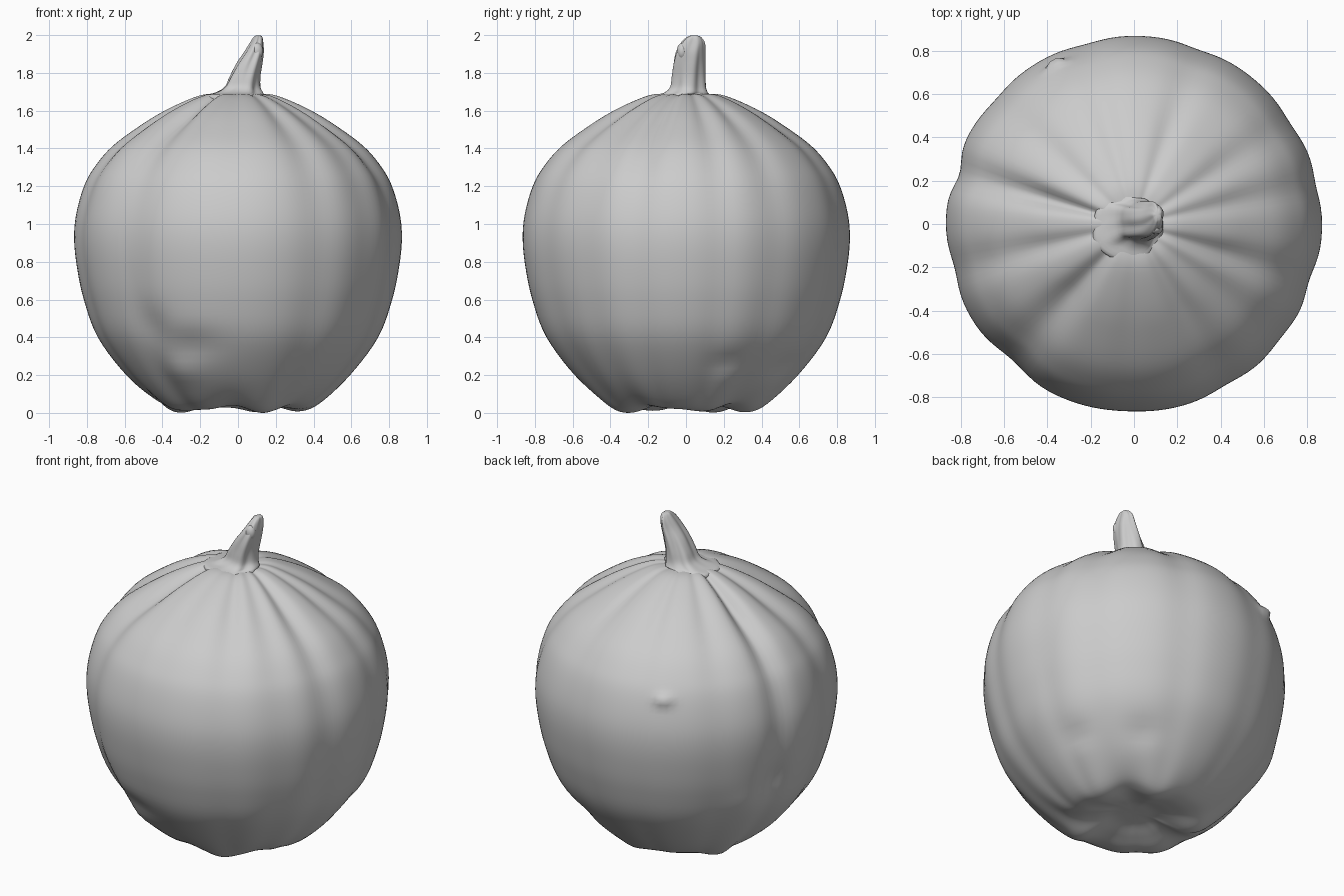
import bpy, bmesh, math
from mathutils import Vector

if "Cube" in bpy.data.objects:
    bpy.data.objects.remove(bpy.data.objects["Cube"])

SEG = 144

def spline(points, steps):
    """Catmull-Rom resampling of a list of tuples."""
    pts = [Vector(p) for p in points]
    pts = [pts[0] * 2 - pts[1]] + pts + [pts[-1] * 2 - pts[-2]]
    out = []
    for i in range(1, len(pts) - 2):
        a, b, c, d = pts[i - 1:i + 3]
        for s in range(steps):
            t = s / steps
            out.append(0.5 * (2 * b + (c - a) * t + (2 * a - 5 * b + 4 * c - d) * t * t
                              + (3 * b - a - 3 * c + d) * t ** 3))
    return out + [pts[-2]]

def ang(a, b):
    return (a - b + 180) % 360 - 180

def bell(x, w):
    return math.exp(-(x / w) ** 2)

def loft(name, rings, closed=True):
    """Skin a stack of equal-sized rings and cap both ends."""
    bm = bmesh.new()
    loops = [[bm.verts.new(p) for p in r] for r in rings]
    n = len(loops[0])
    for lo, hi in zip(loops, loops[1:]):
        for i in range(n):
            j = (i + 1) % n
            bm.faces.new((lo[i], lo[j], hi[j], hi[i]))
    for loop, flip in ((loops[0], True), (loops[-1], False)):
        c = bm.verts.new(sum((v.co for v in loop), Vector()) / n)
        for i in range(n):
            j = (i + 1) % n
            bm.faces.new((loop[j], loop[i], c) if flip else (loop[i], loop[j], c))
    me = bpy.data.meshes.new(name)
    bm.to_mesh(me)
    bm.free()
    for p in me.polygons:
        p.use_smooth = True
    ob = bpy.data.objects.new(name, me)
    bpy.context.collection.objects.link(ob)
    return ob

# Gourd body: profile (radius, z) from the underside dimple up to the crown
profile = [(0.03, 0.07), (0.12, 0.065), (0.22, 0.04), (0.33, 0.025), (0.43, 0.06),
           (0.585, 0.2), (0.735, 0.4), (0.81, 0.6), (0.848, 0.78), (0.862, 0.93),
           (0.85, 1.06), (0.81, 1.2), (0.755, 1.3), (0.66, 1.41), (0.51, 1.52),
           (0.36, 1.61), (0.2, 1.68), (0.1, 1.69), (0.03, 1.69)]
# Grooves: (azimuth, width, depth) in degrees and units
grooves = [(-18, 7, .022), (12, 6, .012), (33, 7, .012), (70, 7, .012), (105, 7, .01),
           (138, 7, .01), (164, 6, .035), (194, 7, .018), (228, 9, .03),
           (268, 8, .004), (300, 8, .015), (322, 8, .012)]
# Local dents and bumps: (azimuth, z, angular width, z width, outward amount)
spots = [(116, 1.2, 3, .03, .035), (250, .36, 13, .08, -.025), (234, .45, 8, .1, -.02),
         (240, .22, 10, .06, .015), (163, .62, 5, .1, -.025), (152, .5, 7, .1, .012),
         (20, .27, 8, .05, -.02), (55, .25, 10, .06, -.02)]

def body_point(r, z, deg):
    a = math.radians(deg)
    upper = 0.75 + 0.5 * max(0, min(1, (z - 0.8) / 0.6))
    dr = 0.006
    for g, w, d in grooves:
        dr -= d * upper * bell(ang(deg, g), w)
    for g, sz, w, h, amt in spots:
        dr += amt * bell(ang(deg, g), w) * bell(z - sz, h)
    fade = min(1, r / 0.45)
    rr = r + dr * fade
    dz = dr * max(0, min(1, (z - 1.1) / 0.5)) * fade           # grooves run over the crown
    if z < 0.3:                                                # lumpy feet underneath
        dz += (0.016 * math.cos(5 * a + 2.6) + 0.008 * math.cos(8 * a)) \
            * bell(r - 0.36, 0.14)
    return Vector((rr * math.cos(a), rr * math.sin(a), z + dz))

rings = [[body_point(p[0], p[1], 360 * i / SEG) for i in range(SEG)]
         for p in spline(profile, 5)]
low = min(p.z for r in rings for p in r)
body = loft("gourd_body", [[p - Vector((0, 0, low)) for p in r] for r in rings])

# Stem: sections (centre x, centre y, half x, half y, z), flared foot to blunt tip
sections = [(-.03, -.02, .16, .15, 1.645), (-.03, -.02, .158, .148, 1.68),
            (0, 0, .128, .115, 1.695), (.02, .01, .095, .094, 1.725),
            (.035, .012, .08, .088, 1.78), (.06, .015, .066, .083, 1.85),
            (.085, .022, .05, .075, 1.91), (.1, .035, .034, .06, 1.96),
            (.107, .042, .022, .035, 1.99), (.108, .043, .01, .015, 1.998)]
stem_rings = []
for cx, cy, hx, hy, z in spline(sections, 4):
    ring = []
    for i in range(48):
        a = 2 * math.pi * i / 48
        twist = (z - 1.7) * 2
        k = 1 + 0.07 * math.cos(5 * (a - twist)) - 0.03 * math.cos(9 * a)
        if z < 1.69:
            k = 1 + 0.03 * math.cos(5 * a) + 0.02 * math.cos(7 * a + 1)
        # sections lean with the stem
        ring.append(Vector((cx + hx * k * math.cos(a), cy + hy * k * math.sin(a), z)))
    stem_rings.append(ring)
stem = loft("stem", stem_rings)

# Small knot at the side of the stem tip
bm = bmesh.new()
bmesh.ops.create_icosphere(bm, subdivisions=3, radius=1)
for v in bm.verts:
    v.co = Vector((0.1 + v.co.x * 0.033, -0.02 + v.co.y * 0.028, 1.915 + v.co.z * 0.045))
for f in bm.faces:
    f.smooth = True
me = bpy.data.meshes.new("stem_knot")
bm.to_mesh(me)
bm.free()
knot = bpy.data.objects.new("stem_knot", me)
bpy.context.collection.objects.link(knot)
